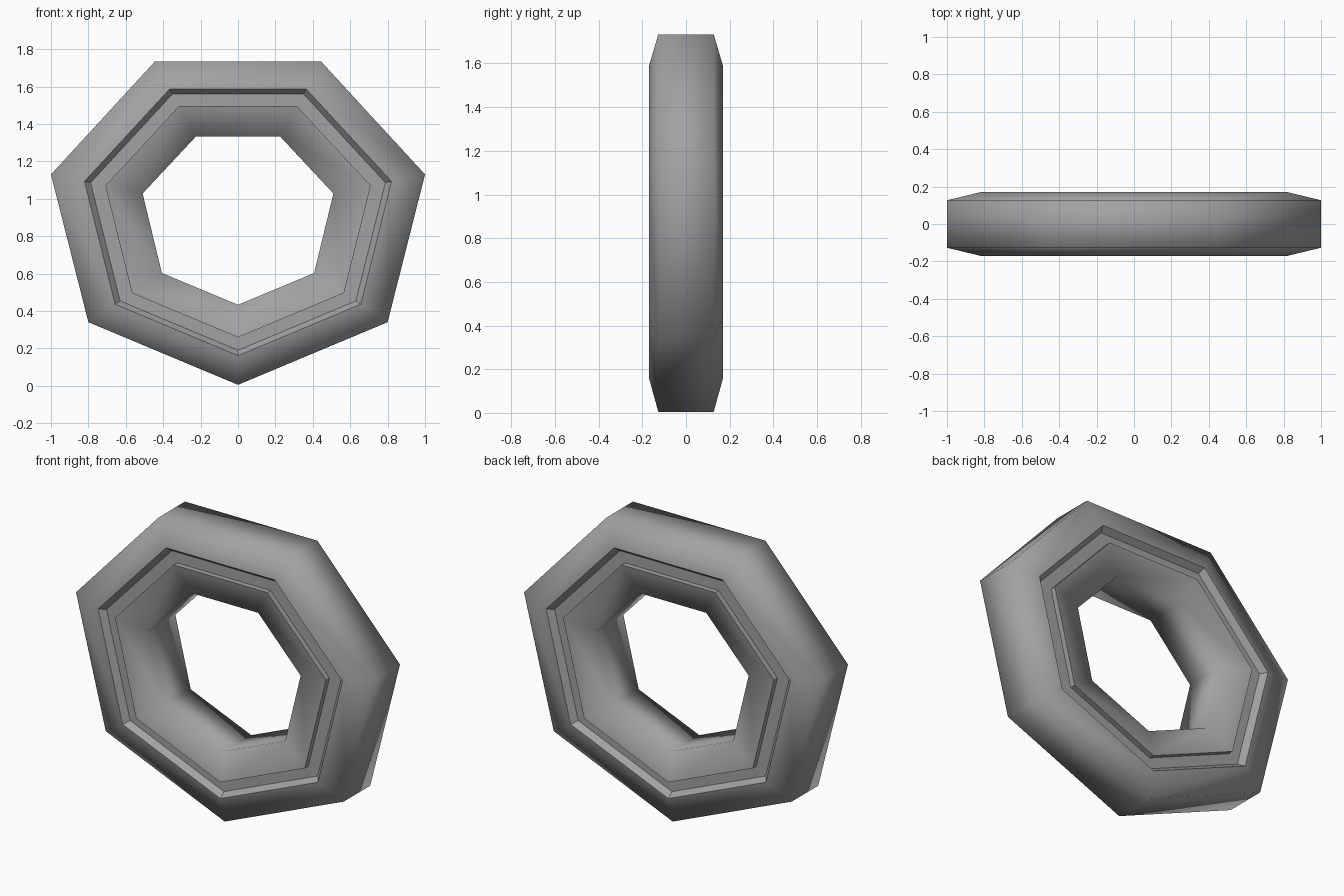
import bpy, bmesh
from mathutils import Vector

cube = bpy.data.objects.get("Cube")
if cube:
    bpy.data.objects.remove(cube)

# One neutral material
grey = bpy.data.materials.new("mid_grey")
grey.use_nodes = True
colour = (0.36, 0.36, 0.36, 1)
grey.diffuse_color = colour
grey.node_tree.nodes["Principled BSDF"].inputs["Base Color"].default_value = colour


def heptagon(bottom, low, wide, top):
    """Closed seven-sided loop in xz, mirrored from its right half."""
    half = [low, wide, top]
    pts = [bottom] + half + [(-x, z) for x, z in reversed(half)]
    return [Vector((x, 0, z)) for x, z in pts]


outer = heptagon((0, 0.005), (0.80, 0.34), (1.0, 1.13), (0.445, 1.733))
inner = heptagon((0, 0.433), (0.407, 0.603), (0.51, 1.028), (0.225, 1.333))

# Front half of the cross-section: (fraction from rim to hole, half depth, crisp)
half_section = [
    (0.0, 0.127, False),    # outer rim
    (0.365, 0.17, True),    # groove lip
    (0.432, 0.135, True),   # groove floor, outside
    (0.593, 0.135, True),   # groove floor, inside
    (0.593, 0.168, True),   # inner lip
    (1.0, 0.127, False),    # hole rim
]
section = [(t, -d, c) for t, d, c in half_section]
section += [(t, d, c) for t, d, c in reversed(half_section)]

# Sweep the cross-section round the heptagon
bm = bmesh.new()
rings = [[bm.verts.new(o.lerp(i, t) + Vector((0, y, 0))) for o, i in zip(outer, inner)]
         for t, y, _ in section]
count, sides = len(rings), len(outer)
for r in range(count):
    a, b = rings[r], rings[(r + 1) % count]
    for s in range(sides):
        n = (s + 1) % sides
        bm.faces.new((a[s], a[n], b[n], b[s])).smooth = True
bmesh.ops.recalc_face_normals(bm, faces=bm.faces)

# Crisp groove edges, and crisp corners on the rim, the groove and the hole
bevels = {0, count // 2 - 2, count // 2, count - 2}
for r in range(count):
    for s in range(sides):
        if section[r][2]:
            bm.edges.get((rings[r][s], rings[r][(s + 1) % sides])).smooth = False
        if r not in bevels:
            bm.edges.get((rings[r][s], rings[(r + 1) % count][s])).smooth = False

mesh = bpy.data.meshes.new("heptagon_ring")
bm.to_mesh(mesh)
bm.free()
mesh.materials.append(grey)
ring = bpy.data.objects.new("heptagon_ring", mesh)
bpy.context.collection.objects.link(ring)
